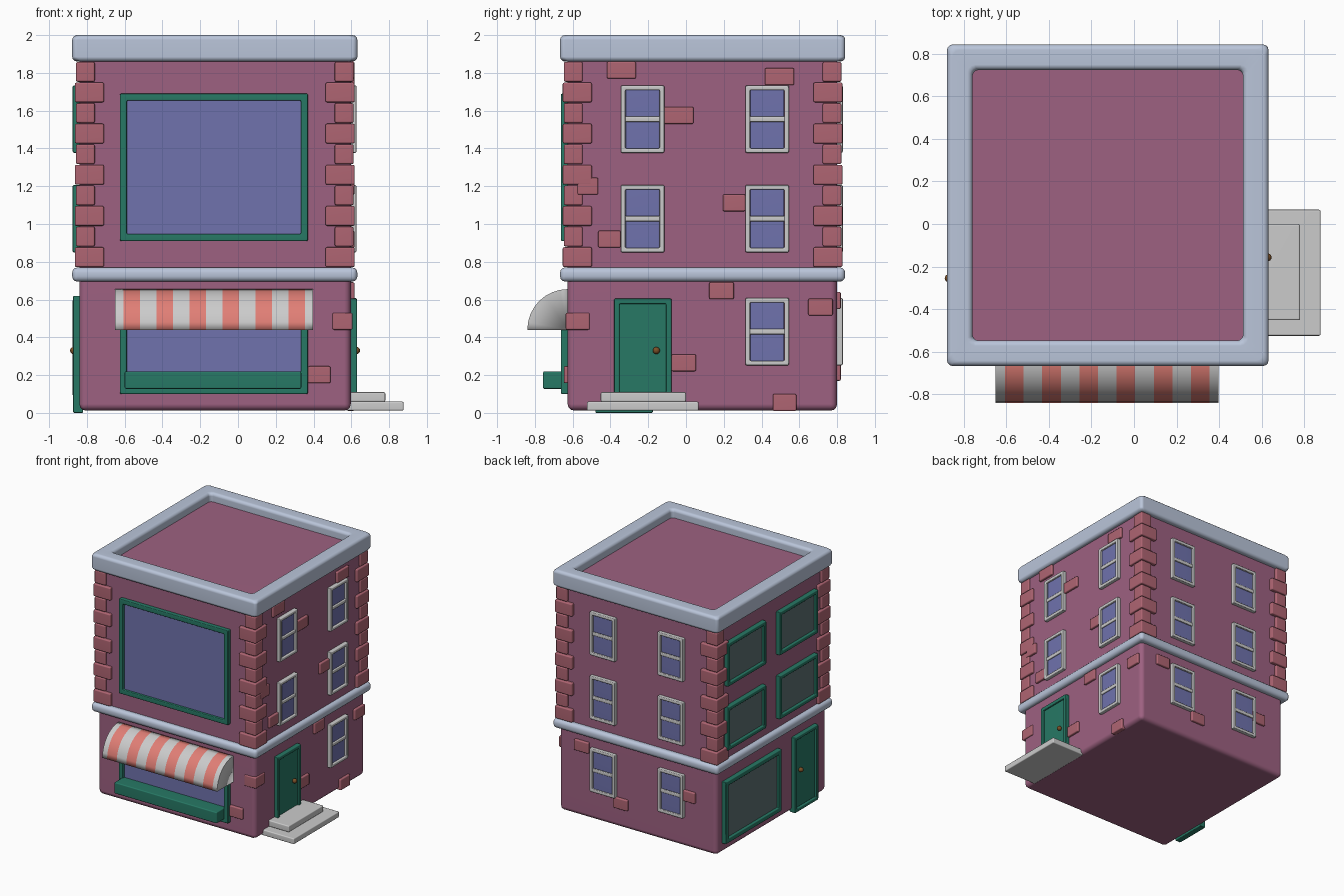
import bpy, bmesh, math

if "Cube" in bpy.data.objects:
    bpy.data.objects.remove(bpy.data.objects["Cube"])

def material(name, rgb):
    m = bpy.data.materials.new(name)
    m.diffuse_color = (*rgb, 1)
    m.use_nodes = True
    m.node_tree.nodes["Principled BSDF"].inputs["Base Color"].default_value = m.diffuse_color
    return m

WALL = material("wall_plum", (.34, .12, .22))
BRICK = material("brick_red", (.43, .13, .17))
TRIM = material("trim_blue_grey", (.49, .56, .70))
GREEN = material("green_paint", (.02, .19, .13))
GLASS = material("glass_blue", (.16, .17, .42))
DULL = material("glass_dull", (.11, .16, .17))
RED = material("awning_red", (.75, .21, .18))
WHITE = material("awning_white", (.6, .6, .6))
BROWN = material("knob_brown", (.2, .08, .02))

# Wall planes
LX, RX, FY, BY = -.84, .597, -.627, .80
CX, CY = -.123, .088


def finish(name, bm, mats=(), bevel=0, segs=2):
    bmesh.ops.recalc_face_normals(bm, faces=bm.faces)
    if bevel:
        bmesh.ops.bevel(bm, geom=bm.edges[:], offset=bevel, segments=segs,
                        profile=.5, affect='EDGES', clamp_overlap=True)
    me = bpy.data.meshes.new(name)
    bm.to_mesh(me)
    bm.free()
    for m in mats:
        me.materials.append(m)
    me.shade_smooth()
    me.set_sharp_from_angle(angle=math.radians(50))
    ob = bpy.data.objects.new(name, me)
    bpy.context.collection.objects.link(ob)
    if bevel:
        wn = ob.modifiers.new("weighted", 'WEIGHTED_NORMAL')
        wn.keep_sharp = True
    return ob


def box(name, a, b, mat=None, bevel=.006, segs=2):
    bm = bmesh.new()
    bmesh.ops.create_cube(bm, size=1)
    for v in bm.verts:
        v.co = [(p + q) / 2 + c * abs(q - p) for p, q, c in zip(a, b, v.co)]
    return finish(name, bm, [mat] if mat else [], bevel, segs)


def ring(name, loops, mat=None, bevel=.006, segs=2):
    """Closed frame made by bridging four-cornered loops in a cycle."""
    bm = bmesh.new()
    vs = [[bm.verts.new(p) for p in loop] for loop in loops]
    n = len(vs)
    for i in range(n):
        a, b = vs[i], vs[(i + 1) % n]
        for j in range(4):
            k = (j + 1) % 4
            bm.faces.new((a[j], a[k], b[k], b[j]))
    return finish(name, bm, [mat] if mat else [], bevel, segs)


def on(face, u, z, o):
    """Point on a wall: u along it, z up, o outwards."""
    return {"front": (u, FY - o, z), "back": (u, BY + o, z),
            "right": (RX + o, u, z), "left": (LX - o, u, z)}[face]


def slab(name, face, u0, u1, z0, z1, out, mat=None, bevel=.006, back=-.02):
    return box(name, on(face, u0, z0, back), on(face, u1, z1, out), mat, bevel)


def frame(name, face, u0, u1, z0, z1, w, out, mat=None):
    def loop(i, o):
        return [on(face, u, z, o) for u, z in ((u0 + i, z0 + i), (u1 - i, z0 + i),
                                               (u1 - i, z1 - i), (u0 + i, z1 - i))]
    return ring(name, [loop(0, -.02), loop(0, out), loop(w, out), loop(w, -.02)], mat)


# Main walls
box("lower_walls", (LX, FY, .012), (RX, BY, .74), WALL, .035, 3)
box("upper_walls", (LX, FY, .72), (RX, BY, 1.93), WALL, .01)

# Floor band and roof cornice
box("floor_band", (CX - .755, CY - .755, .695), (CX + .755, CY + .755, .77), TRIM, .028, 3)


def square(h, z):
    return [(CX + sx * h, CY + sy * h, z) for sx, sy in ((-1, -1), (1, -1), (1, 1), (-1, 1))]


ring("roof_cornice", [square(.755, 1.86), square(.755, 2), square(.635, 2), square(.635, 1.86)],
     TRIM, .025, 3)

# Corner quoins, alternating narrow and wide
H = 1.09 / 10
for sx in (-1, 1):
    for sy in (-1, 1):
        for i in range(10):
            size, out = ((.10, .735), (.155, .741))[i % 2]
            z = 1.86 - i * H
            a = (CX + sx * out, CY + sy * out, z - H + .002)
            b = (CX + sx * (out - size), CY + sy * (out - size), z - .002)
            box("corner_quoin", a, b, BRICK, .009)

# Scattered bricks: centre along wall, centre height, width
BRICKS = {
    "right": [(-.342, 1.815, .155), (.495, 1.78, .155), (-.04, 1.575, .16), (-.52, 1.20, .11),
              (.255, 1.112, .12), (-.405, .92, .12), (.188, .647, .13), (.712, .56, .13),
              (-.012, .265, .13), (.522, .055, .125)],
    "front": [(.43, .202, .12)],
    "back": [(.385, .595, .13), (.03, .215, .13), (-.585, .44, .13)]}
for face, items in BRICKS.items():
    for u, z, w in items:
        slab("wall_brick", face, u - w / 2, u + w / 2, z - .045, z + .045, .02, BRICK, .008)
box("corner_brick", (.5, FY - .01, .44), (RX + .01, -.51, .53), BRICK, .008)


# Two-pane sash windows on the right and back walls
def sash(face, u, z):
    w, h = .115, .178
    frame("sash_frame", face, u - w, u + w, z - h, z + h, .024, .03)
    slab("sash_rail", face, u - w + .015, u + w - .015, z - .014, z + .014, .024)
    for s in (-1, 1):
        slab("sash_pane", face, u - .09, u + .09, *sorted((z + s * .012, z + s * .158)), .015, GLASS)


for z in (1.555, 1.028, .43):
    for u in (-.434, .186):
        sash("back", u, z)
    for u in (-.23, .43):
        if z > .5 or u > 0:
            sash("right", u, z)


# Green framed windows on the front and left walls
def big_window(face, u0, u1, z0, z1, glass, w=.037):
    frame("green_window_frame", face, u0, u1, z0, z1, w, .035, GREEN)
    slab("window_glass", face, u0 + w - .005, u1 - w + .005, z0 + w - .005, z1 - w + .005,
         .014, glass, .002)


big_window("front", -.625, .37, .91, 1.69, GLASS)
big_window("front", -.625, .37, .10, .61, GLASS)
for z in (1.555, 1.028):
    for u in (-.225, .45):
        big_window("left", u - .25, u + .25, z - .178, z + .178, DULL, .03)
big_window("left", 0, .73, .09, .60, DULL)

# Planter under the shop window
box("shop_planter", (-.60, -.757, .127), (.335, FY, .22), GREEN, .008)


# Doors with frame, panel and knob
def door(face, u0, u1, z0, z1):
    w = .028
    frame("door_frame", face, u0, u1, z0, z1, w, .033, GREEN)
    slab("door_panel", face, u0 + w - .004, u1 - w + .004, z0 + w, z1 - w + .004, .018, GREEN)
    bm = bmesh.new()
    bmesh.ops.create_uvsphere(bm, u_segments=16, v_segments=8, radius=.019)
    finish("door_knob", bm, [BROWN]).location = on(face, u1 - .08, .33, .03)


door("right", -.38, -.077, .08, .605)
door("left", -.48, -.175, 0, .62)

# Door steps
box("lower_step", (.57, -.525, .012), (.877, .067, .06), None, .008)
box("upper_step", (.57, -.452, .058), (.78, 0, .11), None, .008)

# Striped quarter-round awning with closed ends
N = 8
arc = [(FY - .213 * math.sin(t * math.pi / 2 / N), .44 + .215 * math.cos(t * math.pi / 2 / N))
       for t in range(N + 1)]
xs = [-.65] + [-.606 + .0874 * i for i in range(12)] + [.397]
bm = bmesh.new()
rows = [[bm.verts.new((x, y, z)) for y, z in arc] for x in xs]
for i in range(len(xs) - 1):
    for j in range(N):
        f = bm.faces.new((rows[i][j], rows[i][j + 1], rows[i + 1][j + 1], rows[i + 1][j]))
        f.material_index = i % 2
for row in (rows[0], rows[-1]):
    bm.faces.new(row + [bm.verts.new((row[0].co.x, FY, .44))])
awning = finish("striped_awning", bm, [WHITE, RED])
solid = awning.modifiers.new("thickness", 'SOLIDIFY')
solid.thickness = .008
solid.offset = -1
